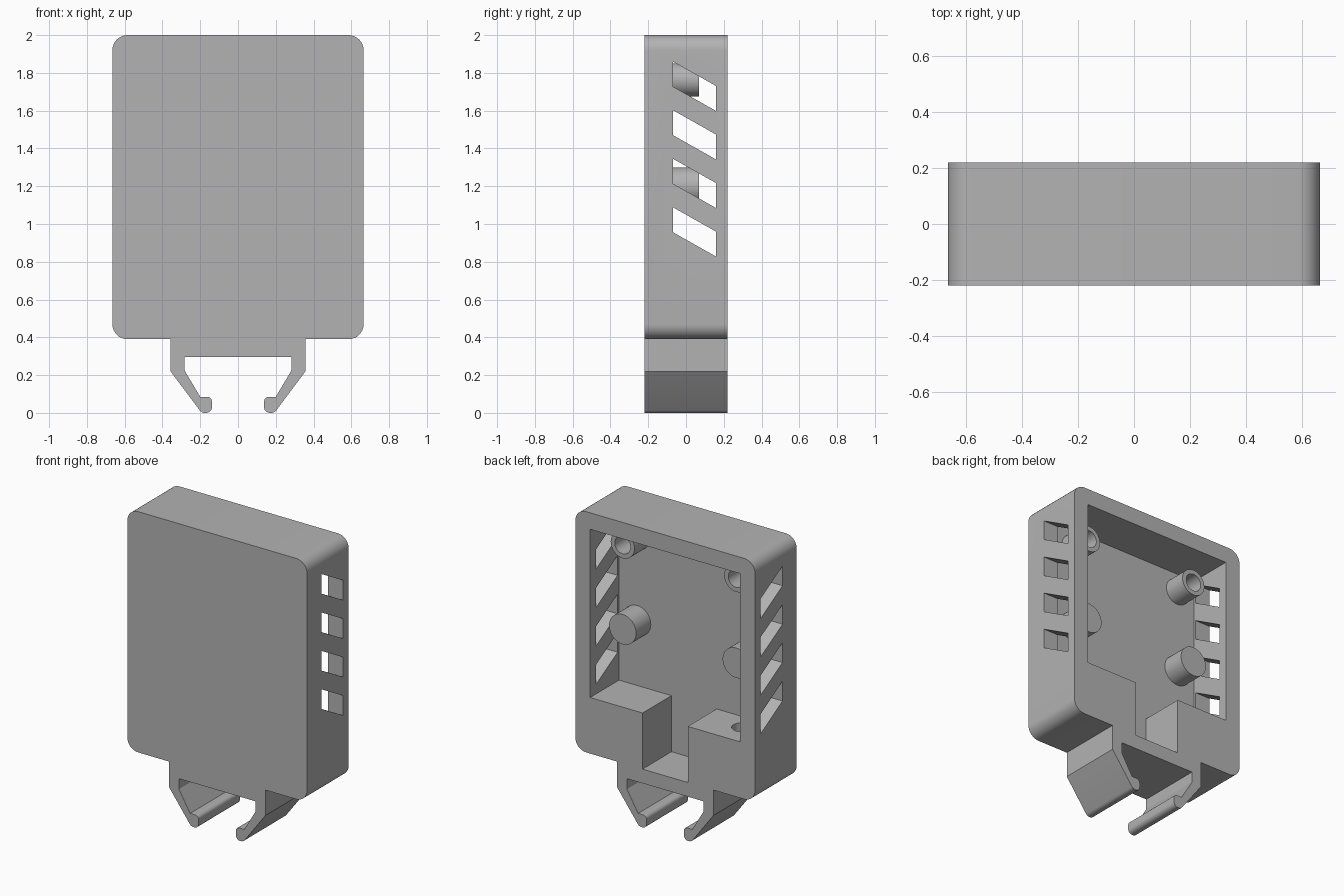
import bpy
import bmesh
from math import cos, sin, pi, radians
from mathutils import Matrix, Vector

if "Cube" in bpy.data.objects:
    bpy.data.objects.remove(bpy.data.objects["Cube"])

DEPTH = 0.22          # half depth of the case
WALL = 0.11           # side wall thickness
PLATE = -0.085        # inner surface of the front plate
HALF_W = 0.665
BASE, TOP = 0.39, 2.0
LEDGE = 0.765         # top of the lower blocks

grey = bpy.data.materials.new("light_grey_plastic")
grey.use_nodes = True
colour = (0.45, 0.45, 0.45, 1)
grey.diffuse_color = colour
grey.node_tree.nodes["Principled BSDF"].inputs["Base Color"].default_value = colour


def finish(name, bm):
    bmesh.ops.recalc_face_normals(bm, faces=bm.faces)
    mesh = bpy.data.meshes.new(name)
    bm.to_mesh(mesh)
    bm.free()
    mesh.materials.append(grey)
    obj = bpy.data.objects.new(name, mesh)
    bpy.context.collection.objects.link(obj)
    return obj


def extrude(name, points, direction):
    """Solid made by sweeping a closed outline along a vector."""
    bm = bmesh.new()
    face = bm.faces.new([bm.verts.new(p) for p in points])
    geom = bmesh.ops.extrude_face_region(bm, geom=[face])["geom"]
    moved = [g for g in geom if isinstance(g, bmesh.types.BMVert)]
    bmesh.ops.translate(bm, verts=moved, vec=direction)
    return finish(name, bm)


def slab(name, outline, y0=-DEPTH, y1=DEPTH):
    return extrude(name, [(x, y0, z) for x, z in outline], Vector((0, y1 - y0, 0)))


def rect(x0, x1, z0, z1):
    return [(x0, z0), (x1, z0), (x1, z1), (x0, z1)]


def arc(cx, cz, r, a0, a1, n=8):
    angles = [radians(a0 + (a1 - a0) * i / n) for i in range(n + 1)]
    return [(cx + r * cos(a), cz + r * sin(a)) for a in angles]


def cylinder(name, centre, r, length, along_y=True):
    bm = bmesh.new()
    bmesh.ops.create_cone(bm, cap_ends=True, segments=40, radius1=r, radius2=r, depth=length)
    turn = Matrix.Rotation(pi / 2, 4, "X") if along_y else Matrix()
    bmesh.ops.transform(bm, matrix=Matrix.Translation(centre) @ turn, verts=bm.verts)
    return finish(name, bm)


def activate(obj):
    bpy.ops.object.select_all(action="DESELECT")
    obj.select_set(True)
    bpy.context.view_layer.objects.active = obj


def cut(obj, cutter):
    mod = obj.modifiers.new("cut", "BOOLEAN")
    mod.operation = "DIFFERENCE"
    mod.solver = "EXACT"
    mod.object = cutter
    activate(obj)
    bpy.ops.object.modifier_apply(modifier=mod.name)
    bpy.data.objects.remove(cutter)


def smooth(obj):
    activate(obj)
    bpy.ops.object.shade_smooth_by_angle(angle=radians(30))


# Case: rounded block, hollowed from the back
R = 0.08
sx, lo, hi = HALF_W - R, BASE + R, TOP - R
case = slab("case", arc(sx, lo, R, -90, 0) + arc(sx, hi, R, 0, 90)
            + arc(-sx, hi, R, 90, 180) + arc(-sx, lo, R, 180, 270))
inner = HALF_W - WALL
cut(case, slab("cavity", rect(-inner, inner, LEDGE, TOP - WALL), PLATE, 0.4))
cut(case, slab("cable_notch", rect(-0.167, 0.167, 0.3, 1.0), PLATE, 0.4))

# Slanted vents through both side walls
for i in range(4):
    z = 1.86 - 0.257 * i
    vent = [(-0.07, z), (0.16, z - 0.13), (0.16, z - 0.262), (-0.07, z - 0.132)]
    cut(case, extrude("vent", [(-1, y, h) for y, h in vent], Vector((2, 0, 0))))

# Blind hole in one lower block
cut(case, cylinder("ledge_hole", (-0.445, 0.04, LEDGE), 0.065, 0.5, False))
smooth(case)

# Mounting posts: hollow above, solid below
for side, label in ((1, "left"), (-1, "right")):
    for level, z, r in (("upper", 1.763, 0.088), ("lower", 1.2, 0.1)):
        post = cylinder(f"{level}_post_{label}", (side * 0.42, -0.01, z), r, 0.16)
        if level == "upper":
            cut(post, cylinder("bore", (side * 0.42, 0.02, z), 0.058, 0.2))
        smooth(post)

# Rail clip: two hooked arms joined by a bridge
arm = [(0.357, BASE), (0.357, 0.22)]
arm += arc(0.175, 0.035, 0.035, -38, -90, 4)
arm += arc(0.168, 0.03, 0.03, -90, -180, 5)
arm += arc(0.163, 0.06, 0.025, 180, 90, 5)
arm += [(0.2, 0.085), (0.283, 0.225), (0.283, 0.295)]
clip = slab("rail_clip", arm + [(-x, z) for x, z in reversed(arm)])
smooth(clip)
